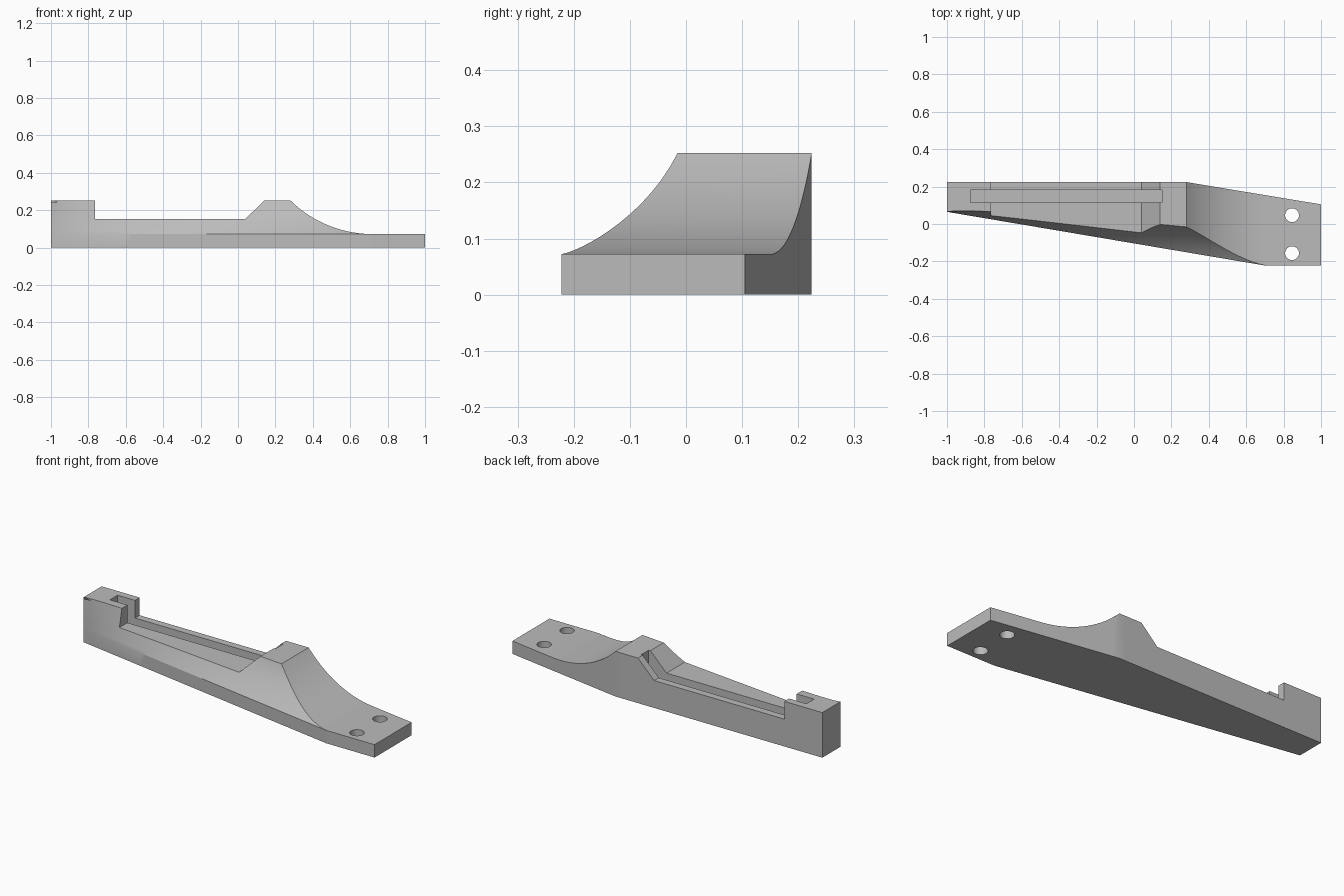
import bpy, bmesh, math

if "Cube" in bpy.data.objects:
    bpy.data.objects.remove(bpy.data.objects["Cube"], do_unlink=True)

BASE, TOP, LEDGE = 0.072, 0.252, 0.153
BACK, FRONT = 0.224, -0.222
BEND_BACK, BEND_FRONT = 0.28, 0.7

grey = bpy.data.materials.new("plain grey")
grey.use_nodes = True
grey.diffuse_color = (0.5, 0.5, 0.5, 1)
grey.node_tree.nodes["Principled BSDF"].inputs["Base Color"].default_value = (0.5, 0.5, 0.5, 1)


def loft(name, rings):
    """Closed solid through matching rings of points."""
    bm = bmesh.new()
    loops = [[bm.verts.new(p) for p in ring] for ring in rings]
    for a, b in zip(loops, loops[1:]):
        for i in range(len(a)):
            j = (i + 1) % len(a)
            bm.faces.new((a[i], a[j], b[j], b[i]))
    bm.faces.new(loops[0])
    bm.faces.new(loops[-1])
    bmesh.ops.recalc_face_normals(bm, faces=bm.faces)
    mesh = bpy.data.meshes.new(name)
    bm.to_mesh(mesh)
    bm.free()
    mesh.materials.append(grey)
    obj = bpy.data.objects.new(name, mesh)
    bpy.context.collection.objects.link(obj)
    return obj


def boolean(target, tool, operation):
    mod = target.modifiers.new("cut", 'BOOLEAN')
    mod.object, mod.operation, mod.solver = tool, operation, 'EXACT'
    bpy.context.view_layer.objects.active = target
    bpy.ops.object.modifier_apply(modifier=mod.name)
    bpy.data.objects.remove(tool, do_unlink=True)


def front_y(x, z):
    """Tapered front side, hollowed back above the base plate."""
    y = 0.065 + (FRONT - 0.065) * min(1, (x + 1) / (BEND_FRONT + 1))
    t = max(0, (z - BASE) / (TOP - BASE))
    hollow = 0.114 * (x + 1) ** 0.707
    bulge = 0.36 * (x + 1)
    return y + hollow * (t + bulge * t * (1 - t))


def back_y(x):
    slope = (0.105 - BACK) / (1 - BEND_BACK)
    return BACK + slope * max(0, x - BEND_BACK)


# Body blank: cross-sections along the length
stations = sorted({round(-1 + i / 25, 3) for i in range(51)} | {BEND_BACK, BEND_FRONT})
heights = [BASE + (0.3 - BASE) * i / 16 for i in range(17)]
rings = []
for x in stations:
    ring = [(x, back_y(x), 0), (x, front_y(x, 0), 0)]
    ring += [(x, front_y(x, z), z) for z in heights]
    ring.append((x, back_y(x), heights[-1]))
    rings.append(ring)
body = loft("bracket_body", rings)

# Side profile: end block, ledge, peak and swept curve down to the plate
foot_x = 0.72
run, rise = foot_x - BEND_BACK, TOP - BASE
radius = (run ** 2 + rise ** 2) / (2 * rise)
profile = [(-1.1, -0.1), (-1.1, TOP), (-0.765, TOP), (-0.765, LEDGE),
           (0.04, LEDGE), (0.14, TOP)]
sweep = math.asin(run / radius)
for i in range(25):
    a = sweep * (1 - i / 24)
    profile.append((foot_x - radius * math.sin(a),
                    BASE + 0.0002 + radius * (1 - math.cos(a))))
profile += [(1.1, BASE + 0.0002), (1.1, -0.1)]
envelope = loft("side_profile", [[(x, y, z) for x, z in profile] for y in (-0.5, 0.5)])
boolean(body, envelope, 'INTERSECT')

# Long narrow slot
slot = loft("slot_cutter", [[(-0.873, 0.115, z), (0.15, 0.115, z),
                             (0.15, 0.183, z), (-0.873, 0.183, z)] for z in (0.1, 0.4)])
boolean(body, slot, 'DIFFERENCE')

# Two screw holes through the plate
for y in (0.047, -0.156):
    circle = [(0.845 + 0.037 * math.cos(k * math.tau / 40),
               y + 0.037 * math.sin(k * math.tau / 40)) for k in range(40)]
    hole = loft("hole_cutter", [[(px, py, z) for px, py in circle] for z in (-0.1, 0.2)])
    boolean(body, hole, 'DIFFERENCE')

# Smooth curved faces, crisp edges
bpy.ops.object.select_all(action='DESELECT')
body.select_set(True)
bpy.context.view_layer.objects.active = body
bpy.ops.object.shade_smooth_by_angle(angle=math.radians(20))
